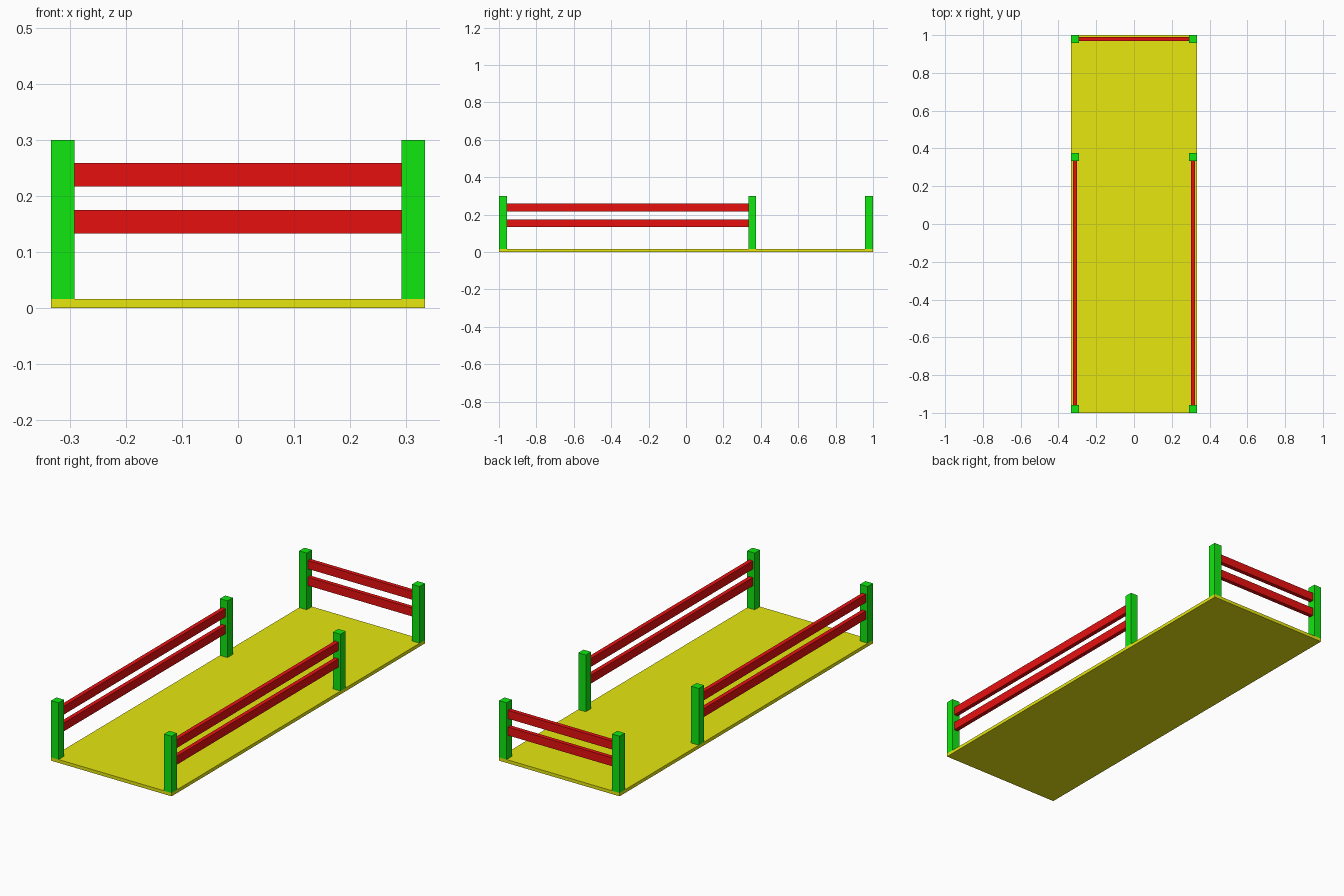
import bpy
import bmesh
from mathutils import Matrix, Vector

cube = bpy.data.objects.get("Cube")
if cube:
    bpy.data.objects.remove(cube, do_unlink=True)


def make_material(name, rgb):
    mat = bpy.data.materials.new(name)
    mat.use_nodes = True
    color = (*rgb, 1.0)
    mat.diffuse_color = color
    mat.node_tree.nodes["Principled BSDF"].inputs["Base Color"].default_value = color
    return mat


def box(name, low, high, mat):
    low, high = Vector(low), Vector(high)
    bm = bmesh.new()
    bmesh.ops.create_cube(bm, size=1.0, matrix=Matrix.Diagonal((*(high - low), 1.0)))
    mesh = bpy.data.meshes.new(name)
    bm.to_mesh(mesh)
    bm.free()
    mesh.materials.append(mat)
    obj = bpy.data.objects.new(name, mesh)
    obj.location = (low + high) / 2
    bpy.context.collection.objects.link(obj)
    return obj


yellow = make_material("yellow", (0.8, 0.8, 0.005))
green = make_material("green", (0.005, 0.8, 0.005))
red = make_material("red", (0.8, 0.005, 0.005))

HALF_W, DECK, TOP = 0.333, 0.0167, 0.3
POST = 0.0417             # post side and rail height
RAIL = 0.021              # rail thickness
INNER = HALF_W - POST
MID = HALF_W - POST / 2   # post centre line
POST_ROWS = {"front": -1 + POST / 2, "middle": 0.354, "back": 1 - POST / 2}
RAIL_ROWS = {"lower": 0.1335, "upper": 0.217}

# Flat deck
box("deck", (-HALF_W, -1, 0), (HALF_W, 1, DECK), yellow)

# Posts and side rails, mirrored left and right
for side, sign in (("left", 1), ("right", -1)):
    x = sign * MID
    for row, y in POST_ROWS.items():
        h = POST / 2
        box(f"{row}_{side}_post", (x - h, y - h, DECK), (x + h, y + h, TOP), green)
    for level, z in RAIL_ROWS.items():
        box(f"{side}_{level}_rail",
            (x - RAIL / 2, POST_ROWS["front"] + POST / 2, z),
            (x + RAIL / 2, POST_ROWS["middle"] - POST / 2, z + POST), red)

# Rails across the back
for level, z in RAIL_ROWS.items():
    y = POST_ROWS["back"]
    box(f"back_{level}_rail", (-INNER, y - RAIL / 2, z),
        (INNER, y + RAIL / 2, z + POST), red)
